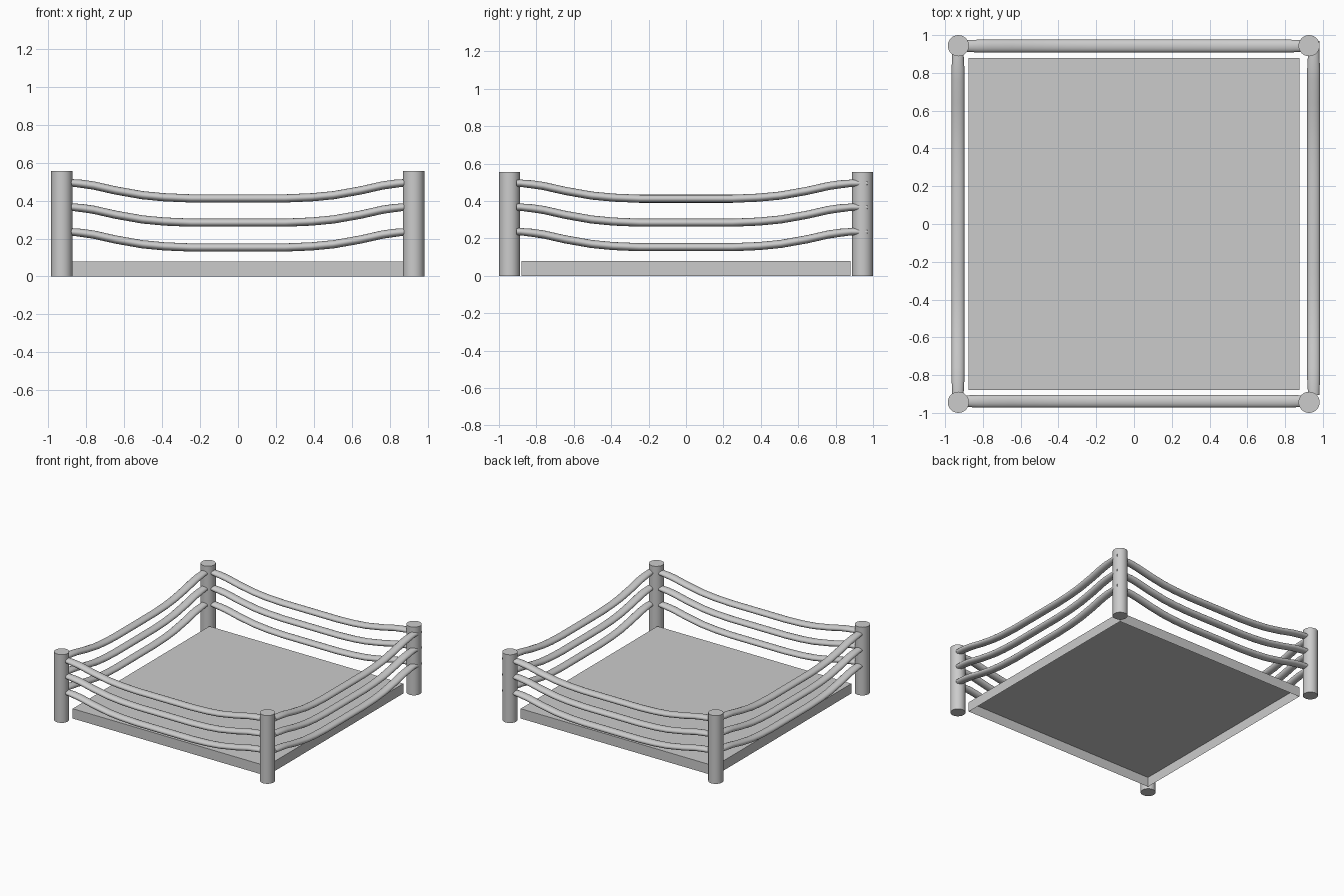
import bpy, bmesh, math
from mathutils import Vector

if "Cube" in bpy.data.objects:
    bpy.data.objects.remove(bpy.data.objects["Cube"])

# sag of a rope below its end height, against position along the span (-1..1)
SAG = [(1.0, 0.0), (0.93, 0.006), (0.86, 0.015), (0.73, 0.041),
       (0.57, 0.066), (0.44, 0.077), (0.28, 0.083)]
PROFILE = [(-u, s) for u, s in SAG] + [(0, 0.083)] + [(u, s) for u, s in reversed(SAG)]
HALF_W, HALF_H, SIDES = 0.034, 0.0215, 16


def smooth(obj):
    bpy.ops.object.select_all(action='DESELECT')
    obj.select_set(True)
    bpy.context.view_layer.objects.active = obj
    bpy.ops.object.shade_smooth_by_angle(angle=math.radians(40))


def rope(name, along_x, offset, start, end, z):
    """Oval tube sagging between two posts, with extra straight ends."""
    pts = [(u * 0.885, z - s) for u, s in PROFILE]
    pts = [(start, z)] + pts + [(end, z)]
    verts, faces = [], []
    for i, (t, h) in enumerate(pts):
        a, b = pts[max(i - 1, 0)], pts[min(i + 1, len(pts) - 1)]
        tan = Vector((b[0] - a[0], b[1] - a[1])).normalized()
        # ropes slim down where they enter the posts
        fit = 0.9 if i in (0, 1, len(pts) - 2, len(pts) - 1) else 1.0
        for k in range(SIDES):
            ang = 2 * math.pi * k / SIDES
            side, up = fit * HALF_W * math.cos(ang), fit * HALF_H * math.sin(ang)
            p, q = t - tan.y * up, h + tan.x * up
            verts.append((p, offset + side, q) if along_x else (offset - side, p, q))
    for i in range(len(pts) - 1):
        for k in range(SIDES):
            n = (k + 1) % SIDES
            faces.append((i * SIDES + k, i * SIDES + n,
                          (i + 1) * SIDES + n, (i + 1) * SIDES + k))
    last = (len(pts) - 1) * SIDES
    faces.append(tuple(reversed(range(SIDES))))
    faces.append(tuple(range(last, last + SIDES)))
    mesh = bpy.data.meshes.new(name)
    mesh.from_pydata(verts, [], faces)
    bm = bmesh.new()
    bm.from_mesh(mesh)
    bmesh.ops.recalc_face_normals(bm, faces=bm.faces)
    bm.to_mesh(mesh)
    bm.free()
    obj = bpy.data.objects.new(name, mesh)
    bpy.context.collection.objects.link(obj)
    smooth(obj)


# floor platform, open underneath
bm = bmesh.new()
bmesh.ops.create_cube(bm, size=1)
bm.normal_update()
bmesh.ops.delete(bm, geom=[f for f in bm.faces if f.normal.z < -0.5], context='FACES_ONLY')
bmesh.ops.scale(bm, verts=bm.verts, vec=(1.75, 1.76, 0.08))
bmesh.ops.translate(bm, verts=bm.verts, vec=(0, 0, 0.04))
mesh = bpy.data.meshes.new("floor")
bm.to_mesh(mesh)
bm.free()
bpy.context.collection.objects.link(bpy.data.objects.new("floor", mesh))

# corner posts
for xn, x in (("left", -0.93), ("right", 0.927)):
    for yn, y in (("front", -0.944), ("back", 0.944)):
        bpy.ops.mesh.primitive_cylinder_add(vertices=32, radius=0.056, depth=0.556,
                                            location=(x, y, 0.278))
        post = bpy.context.object
        post.name = f"{yn}_{xn}_post"
        smooth(post)

# three ropes on each side
for level, z in (("lower", 0.236), ("middle", 0.367), ("upper", 0.495)):
    rope(f"front_{level}_rope", True, -0.938, -0.93, 0.927, z)
    rope(f"back_{level}_rope", True, 0.942, -0.93, 0.927, z)
    rope(f"left_{level}_rope", False, -0.932, -0.944, 0.944, z)
    rope(f"right_{level}_rope", False, 0.951, -0.905, 0.97, z)
